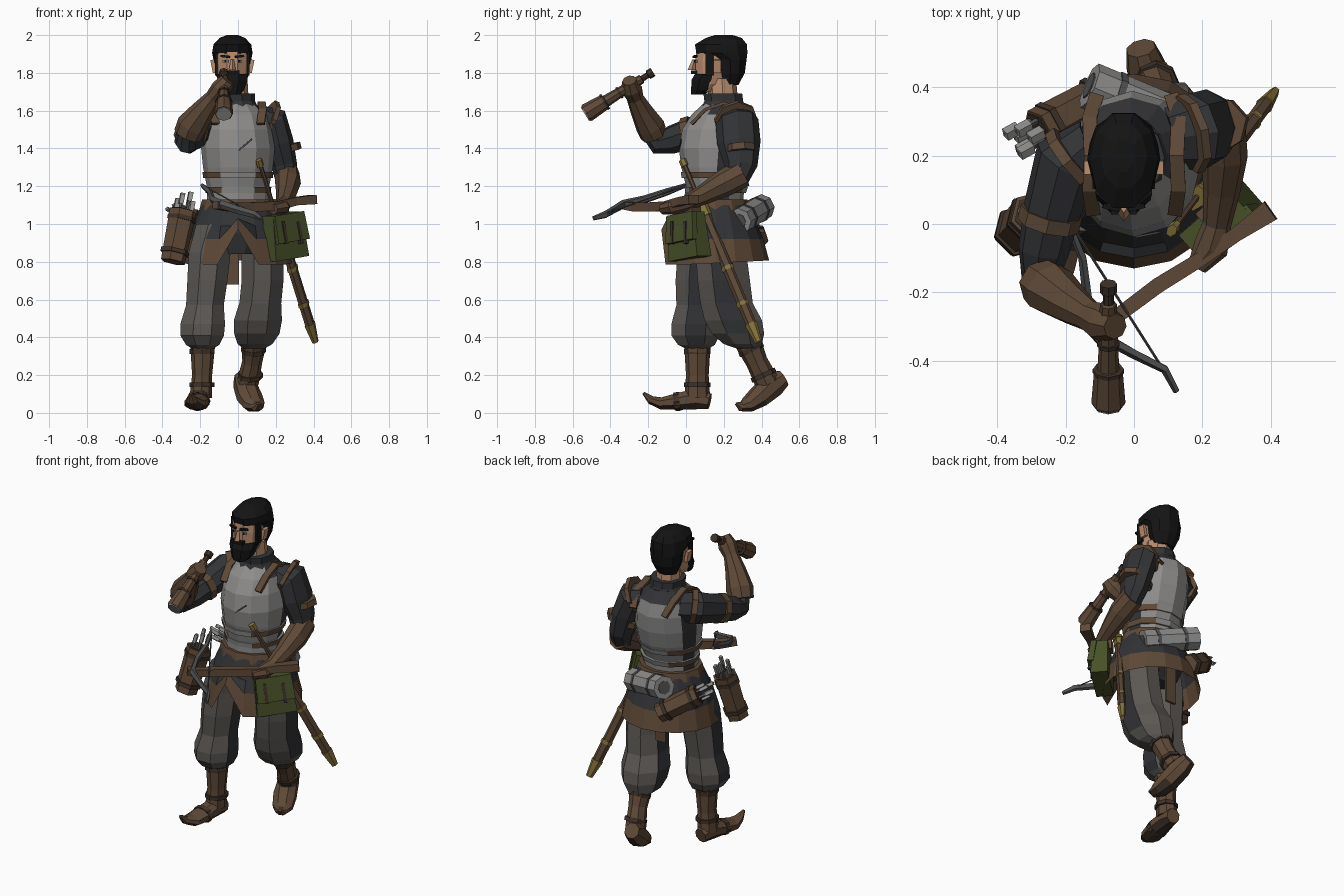
import bpy, bmesh, math
from mathutils import Vector, Matrix

COLOURS = {
    "hair_black": (0.007, 0.007, 0.007), "charcoal_cloth": (0.032, 0.033, 0.036),
    "trouser_grey": (0.105, 0.096, 0.087), "plate_metal": (0.27, 0.265, 0.26),
    "leather": (0.112, 0.066, 0.038), "dark_leather": (0.05, 0.032, 0.022),
    "canvas_green": (0.065, 0.083, 0.022), "brass": (0.25, 0.18, 0.045),
    "skin": (0.5, 0.27, 0.16), "dull_steel": (0.085, 0.085, 0.085)}
MATS = {}
for key, c in COLOURS.items():
    MATS[key] = bpy.data.materials.new(key)
    MATS[key].diffuse_color = (*c, 1)
HAIR, CLOTH, GREY, METAL, TAN, DARK, GREEN, BRASS, SKIN, STEEL = COLOURS


def finish(name, bm, mat, rule=None):
    """Turn a bmesh into a flat-shaded object; rule = (second colour, test(centre, normal))."""
    bmesh.ops.recalc_face_normals(bm, faces=bm.faces)
    bm.normal_update()
    if rule:
        for f in bm.faces:
            f.material_index = int(bool(rule[1](f.calc_center_median(), f.normal)))
    me = bpy.data.meshes.new(name)
    bm.to_mesh(me)
    bm.free()
    me.materials.append(MATS[mat])
    if rule:
        me.materials.append(MATS[rule[0]])
    ob = bpy.data.objects.new(name, me)
    bpy.context.collection.objects.link(ob)
    return ob


def loft(name, secs, mat, n=8, upright=False, rule=None, cap=True, phase=0.0, ref=(0, 0, 1)):
    """Skin elliptical sections (x, y, z, ra, rb) along their path."""
    bm, rings = bmesh.new(), []
    pts = [Vector(s[:3]) for s in secs]
    for i, s in enumerate(secs):
        if upright:
            a, b = Vector((1, 0, 0)), Vector((0, 1, 0))
        else:
            t = pts[min(i + 1, len(pts) - 1)] - pts[max(i - 1, 0)]
            a = t.cross(Vector(ref)).normalized()
            b = a.cross(t).normalized()
        ang = [phase + 2 * math.pi * k / n for k in range(n)]
        rings.append([bm.verts.new(pts[i] + a * s[3] * math.cos(w) + b * s[4] * math.sin(w)) for w in ang])
    for r, q in zip(rings, rings[1:]):
        for k in range(n):
            bm.faces.new((r[k], r[(k + 1) % n], q[(k + 1) % n], q[k]))
    if cap:
        bm.faces.new(rings[0])
        bm.faces.new(rings[-1])
    return finish(name, bm, mat, rule)


def rod(name, p, q, ra, mat, rb=None, n=6, ra2=None, phase=0.0):
    rb = rb or ra
    k = (ra2 or ra) / ra
    return loft(name, [(*p, ra, rb), (*q, ra * k, rb * k)], mat, n, phase=phase)


def box(name, loc, size, mat, rot=(0, 0, 0), taper=1.0):
    bm = bmesh.new()
    bmesh.ops.create_cube(bm, size=1)
    for v in bm.verts:
        if v.co.z > 0:
            v.co.x *= taper
            v.co.y *= taper
    m = Matrix.Translation(loc)
    for axis, w in zip("ZYX", reversed(rot)):
        m = m @ Matrix.Rotation(w, 4, axis)
    bm.transform(m @ Matrix.Diagonal((*size, 1)))
    return finish(name, bm, mat)


# Head: face, hair, beard, features
hx = -0.03
loft("face", [(hx, .11, 1.70, .05, .06), (hx, .13, 1.74, .075, .085), (hx, .145, 1.80, .085, .1),
              (hx, .15, 1.86, .09, .105), (hx, .16, 1.93, .088, .11)], SKIN, 10, True)
loft("hair", [(hx, .23, 1.735, .065, .05), (hx, .235, 1.80, .092, .08), (hx, .235, 1.87, .1, .09),
              (hx, .19, 1.905, .107, .142), (hx, .185, 1.95, .1, .145),
              (hx, .2, 1.985, .068, .1), (hx, .2, 2.0, .03, .05)], HAIR, 10, True)
loft("beard", [(hx, .06, 1.685, .045, .035), (hx, .085, 1.71, .068, .062), (hx, .1, 1.76, .085, .078),
               (hx, .12, 1.795, .09, .078)], HAIR, 8, True, phase=math.pi / 8)
box("moustache", (hx, .045, 1.803), (.075, .035, .02), HAIR)
loft("nose", [(hx, .03, 1.815, .018, .022), (hx, .045, 1.87, .009, .012)], SKIN, 4, True)
for s in (-1, 1):
    box("sideburn", (hx + s * .085, .125, 1.85), (.014, .045, .13), HAIR)
    box("ear", (hx + s * .1, .165, 1.835), (.02, .04, .07), SKIN, (0, s * .2, 0))
    box("eye", (hx + s * .036, .052, 1.862), (.03, .008, .014), METAL, (0, 0, s * .25))
    box("pupil", (hx + s * .036, .048, 1.862), (.011, .008, .013), HAIR, (0, 0, s * .25))
    box("eyebrow", (hx + s * .038, .048, 1.887), (.048, .014, .012), HAIR, (0, -s * .12, s * .25))
loft("neck", [(-.015, .2, 1.6, .075, .08), (-.02, .19, 1.77, .07, .075)], SKIN, 8, True)
loft("collar", [(-.01, .2, 1.6, .125, .13), (-.01, .2, 1.65, .1, .108), (-.012, .195, 1.69, .102, .108)],
     CLOTH, 10, True)

# Torso armour with side straps
TORSO = [(0, .15, 1.1, .165, .15), (0, .155, 1.2, .165, .155), (0, .165, 1.3, .185, .19),
         (0, .172, 1.4, .195, .21), (-.005, .185, 1.5, .185, .205), (-.01, .2, 1.58, .165, .17),
         (-.01, .205, 1.64, .1, .11)]
loft("breastplate", TORSO, METAL, 12, True,
     (CLOTH, lambda c, n: c.y > .15 and (abs(n.x) > .9 or c.z > 1.6)))
for z, rx, ry in ((1.18, .172, .16), (1.26, .184, .18)):
    loft("side_strap", [(0, .157, z - .016, rx, ry), (0, .16, z + .016, rx + .005, ry + .008)], METAL, 12, True,
         (TAN, lambda c, n: abs(n.x) > .6))
box("armour_scratch", (.04, -.031, 1.42), (.09, .006, .008), STEEL, (0, -.7, .2))
for s in (-1, 1):
    loft("shoulder_strap", [(s * .12, .03, 1.53, .03, .012), (s * .13, .1, 1.605, .03, .012),
                            (s * .125, .2, 1.64, .03, .012), (s * .13, .31, 1.6, .03, .012),
                            (s * .11, .375, 1.52, .03, .012)], TAN, 4, phase=math.pi / 4)

# Belt, skirt with front notch, hips
loft("belt", [(0, .155, 1.075, .205, .185), (0, .155, 1.13, .19, .17)], TAN, 12, True)
skirt = loft("skirt", [(0, .155, 1.1, .195, .175), (0, .155, .99, .24, .225), (0, .155, .92, .26, .255),
                       (0, .155, .8, .285, .285)], CLOTH, 16, True, cap=False,
             rule=(TAN, lambda c, n: c.z < .9))
for v in skirt.data.vertices:
    front = v.co.y < -.05 and abs(v.co.x) < .04
    if v.co.z < .85:
        v.co.z = .97 if front else .785 + .05 * max(0, v.co.y)
    elif v.co.z < .95 and front:
        v.co.z = 1.03
loft("hips", [(-.01, .13, .84, .14, .12), (0, .15, .95, .19, .17), (0, .15, 1.08, .18, .16)], CLOTH, 10, True)
box("rear_flap", (-.03, .29, .8), (.07, .015, .24), TAN)

# Baggy trousers: right leg forward, left leg trailing
side = (CLOTH, lambda c, n: abs(n.x) > .88)
loft("right_trouser", [(-.11, .1, 1.0, .12, .13), (-.15, .08, .85, .12, .135), (-.162, .065, .7, .115, .13),
                       (-.175, .06, .57, .108, .12), (-.187, .052, .47, .128, .14), (-.19, .05, .41, .125, .138),
                       (-.187, .055, .36, .095, .105), (-.187, .06, .34, .06, .065)], GREY, 8, True, side,
     phase=math.pi / 8)
loft("left_trouser", [(.1, .18, 1.0, .12, .14), (.13, .185, .85, .12, .145), (.13, .2, .7, .12, .15),
                      (.118, .215, .58, .12, .15), (.105, .25, .49, .138, .165), (.1, .275, .42, .13, .15),
                      (.09, .3, .365, .1, .11), (.085, .335, .34, .06, .07)], GREY, 8, True, side,
     phase=math.pi / 8)

# Boots with curled toes, cuffs and straps
sole = (DARK, lambda c, n: n.z < -.6)
loft("right_boot_shaft", [(-.187, .06, .36, .066, .07), (-.19, .06, .2, .053, .06), (-.197, .06, .08, .06, .068)],
     TAN, 8, True)
loft("right_foot", [(-.19, .125, .06, .042, .045), (-.2, .06, .075, .055, .06), (-.212, -.04, .06, .065, .048),
                    (-.23, -.13, .05, .06, .034), (-.243, -.185, .068, .032, .024), (-.25, -.225, .105, .008, .008)],
     TAN, 8, rule=sole, phase=math.pi / 8)
loft("left_boot_shaft", [(.085, .33, .37, .066, .07), (.075, .375, .27, .053, .058), (.052, .43, .16, .058, .065)],
     TAN, 8, ref=(0, 1, 0))
loft("left_foot", [(.02, .515, .185, .045, .048), (.035, .46, .15, .06, .07), (.06, .385, .085, .07, .06),
                   (.085, .325, .042, .062, .042), (.1, .29, .033, .036, .026), (.108, .265, .05, .008, .008)],
     TAN, 8, rule=sole, phase=math.pi / 8)
for z in (.15, .325):
    loft("right_boot_strap", [(-.191, .06, z - .012, .066, .071), (-.191, .06, z + .012, .066, .071)], DARK, 8, True)
for x, y, z in ((.083, .345, .335), (.066, .41, .2)):
    rod("left_boot_strap", (x, y - .005, z + .011), (x, y + .005, z - .011), .066, DARK, .07, 8)
rod("right_instep_strap", (-.212, -.03, .062), (-.215, -.06, .058), .068, DARK, .05, 8)

# Right arm raised with spyglass
loft("right_sleeve", [(-.12, .22, 1.54, .09, .09), (-.2, .18, 1.53, .1, .1), (-.24, .04, 1.485, .085, .085),
                      (-.265, -.08, 1.445, .075, .075), (-.272, -.155, 1.43, .06, .058),
                      (-.262, -.185, 1.48, .05, .05)], CLOTH, 8, ref=(1, 0, .2))
rod("right_arm_band", (-.242, .035, 1.483), (-.252, -.005, 1.471), .092, TAN, .092, 8)
rod("right_shoulder_band", (-.17, .2, 1.54), (-.195, .18, 1.535), .105, TAN, .108, 8)
loft("right_gauntlet", [(-.268, -.17, 1.47, .075, .072), (-.245, -.19, 1.52, .082, .078), (-.185, -.235, 1.6, .062, .06),
                        (-.13, -.27, 1.67, .044, .046), (-.09, -.29, 1.715, .054, .058),
                        (-.055, -.3, 1.76, .042, .038)], TAN, 8, ref=(0, 1, 0))
s0, s1 = Vector((-.075, -.175, 1.805)), Vector((-.075, -.53, 1.585))
SCOPE = [(0, .025), (.07, .025), (.08, .016), (.16, .016), (.17, .025), (.5, .028), (.7, .032), (.72, .042),
         (.98, .05), (1, .046)]
loft("spyglass", [(*s0.lerp(s1, t), r, r) for t, r in SCOPE], TAN, 8,
     rule=(DARK, lambda c, n: c.y > -.24))
rod("spyglass_lens", s0.lerp(s1, .98), s0.lerp(s1, 1.015), .042, METAL, n=8)
for t, r in ((.5, .033), (.72, .046)):
    rod("spyglass_ring", s0.lerp(s1, t - .015), s0.lerp(s1, t + .015), r, DARK, n=8)

# Left arm on crossbow
loft("left_sleeve", [(.11, .25, 1.55, .08, .09), (.18, .27, 1.54, .09, .115), (.215, .28, 1.43, .08, .115),
                     (.245, .29, 1.31, .068, .088), (.26, .27, 1.23, .06, .06)], CLOTH, 8, ref=(0, 1, 0))
rod("left_arm_band", (.222, .283, 1.41), (.23, .285, 1.375), .086, TAN, .113, 8)
rod("left_shoulder_band", (.155, .262, 1.555), (.178, .268, 1.545), .118, TAN, .108, 8)
loft("left_gauntlet", [(.26, .3, 1.27, .065, .075), (.265, .2, 1.215, .068, .072), (.257, .1, 1.16, .055, .055),
                       (.243, 0, 1.11, .042, .04), (.225, -.07, 1.09, .052, .042), (.185, -.125, 1.08, .03, .03)],
     TAN, 8)
loft("crossbow_stock", [(.4, .04, 1.13, .045, .035), (.3, -.03, 1.12, .03, .03), (.2, -.1, 1.095, .03, .035),
                        (.07, -.18, 1.09, .032, .035), (-.05, -.27, 1.09, .03, .032), (-.12, -.335, 1.1, .03, .028)],
     TAN, 4, phase=math.pi / 4)
loft("crossbow_limbs", [(-.19, .0, 1.205, .01, .012), (-.15, -.1, 1.17, .013, .02), (-.135, -.22, 1.13, .015, .022),
                        (-.09, -.33, 1.105, .018, .024), (0, -.38, 1.075, .015, .022), (.09, -.425, 1.05, .013, .02),
                        (.125, -.49, 1.03, .01, .012)], STEEL, 5)
rod("crossbow_string", (-.185, 0, 1.205), (.12, -.48, 1.035), .004, STEEL, n=4)

# Sword in scabbard at left hip
w0, w1 = Vector((.11, -.02, 1.34)), Vector((.41, .385, .375))
for name, a, b, r, m in (("sword_pommel", 0, .035, .022, BRASS), ("sword_grip", .03, .24, .014, TAN),
                         ("sword_guard", .235, .255, .045, BRASS), ("scabbard", .25, .92, .032, TAN),
                         ("scabbard_tip", .9, 1, .037, BRASS), ("scabbard_throat", .25, .31, .037, BRASS),
                         ("scabbard_band", .585, .605, .037, BRASS), ("scabbard_band", .78, .8, .037, BRASS)):
    rod(name, w0.lerp(w1, a), w0.lerp(w1, b), r * .7, m, r, ra2=r * .4 if name == "scabbard_tip" else None)

# Green satchel on left hip
turn = .72
out = Vector((math.sin(turn), -math.cos(turn), 0))
pc = Vector((.245, .01, .935))
box("satchel", pc, (.235, .1, .24), GREEN, (0, -.13, turn), .85)
box("satchel_flap", pc + out * .045 + Vector((0, 0, .045)), (.22, .035, .15), GREEN, (-.12, -.13, turn), .95)
for s in (-1, 1):
    box("satchel_strap", pc + out * .06 + Vector((s * .04, s * .035, .02)), (.018, .02, .12), DARK, (-.1, -.13, turn))
box("satchel_hanger", pc + Vector((-.02, .02, .135)), (.07, .06, .06), TAN, (0, 0, turn))

# Quiver on right hip and bolt case behind, each with steel bolts
for name, a, b, r in (("quiver", (-.345, -.03, .8), (-.29, .025, 1.07), .074),
                      ("bolt_case", (-.08, .385, .91), (-.28, .275, 1.04), .065)):
    a, b = Vector(a), Vector(b)
    d = (b - a).normalized()
    rod(name, a, b, r * .9, TAN, n=6, ra2=r)
    rod(name + "_mouth", b, b + d * .004, r * .85, DARK, n=6)
    for t in (.15, .8):
        rod(name + "_band", a.lerp(b, t), a.lerp(b, t + .08), r * 1.06, DARK, n=6)
    u = d.cross(Vector((0, 1, 0))).normalized()
    v = d.cross(u)
    for k in range(6):
        o = (u * math.cos(k * math.pi / 3) + v * math.sin(k * math.pi / 3)) * r * .55
        end = b + o + d * (.06 + .02 * (k % 3))
        rod("bolt_shaft", b + o - d * .02, end, .009, STEEL, n=4)
        rod("bolt_fletching", end - d * .05, end, .02, METAL, .012, n=4)

# Bedroll across the lower back
r0, r1 = Vector((.17, .28, 1.015)), Vector((-.13, .405, 1.09))
rod("bedroll", r0, r1, .07, METAL, n=8)
for t in (.22, .72):
    rod("bedroll_strap", r0.lerp(r1, t), r0.lerp(r1, t + .06), .074, STEEL, n=8)
for e, q in ((r0, -.012), (r1, 1.012)):
    rod("bedroll_core", e, r0.lerp(r1, q), .04, STEEL, n=8)
